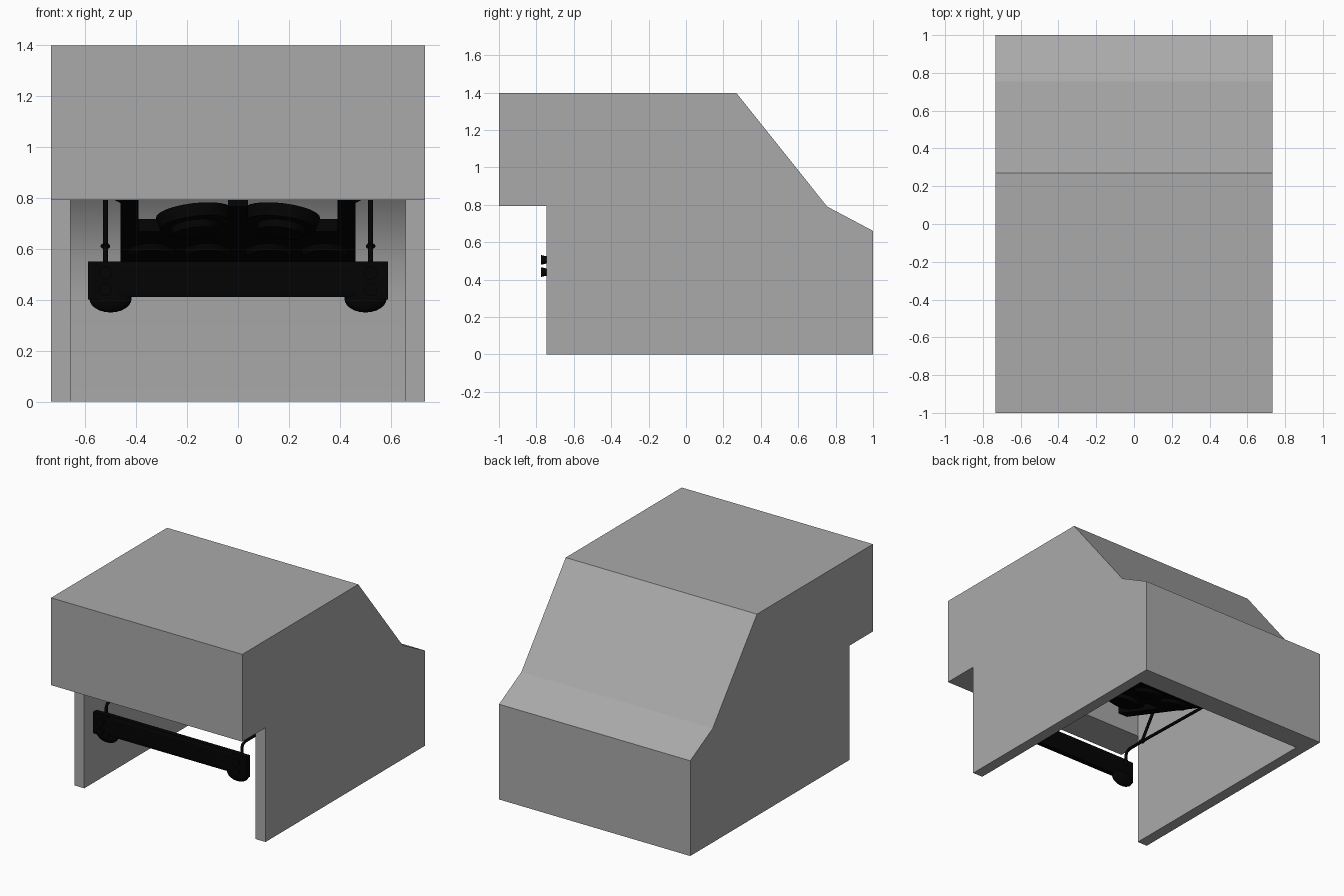
import bpy, bmesh, math
from mathutils import Vector

if "Cube" in bpy.data.objects:
    bpy.data.objects.remove(bpy.data.objects["Cube"])


def material(name, value):
    m = bpy.data.materials.new(name)
    m.diffuse_color = (value, value, value, 1)
    m.use_nodes = True
    m.node_tree.nodes["Principled BSDF"].inputs["Base Color"].default_value = m.diffuse_color
    return m


GREY = material("shell grey", 0.4)
BLACK = material("machine black", 0.001)
TILT = -math.atan(.35)


def finish(name, bm, mat, smooth=False):
    bmesh.ops.recalc_face_normals(bm, faces=bm.faces)
    me = bpy.data.meshes.new(name)
    bm.to_mesh(me)
    bm.free()
    me.materials.append(mat)
    ob = bpy.data.objects.new(name, me)
    bpy.context.collection.objects.link(ob)
    if smooth:
        smooth_edges(ob)
    return ob


def smooth_edges(ob):
    bpy.ops.object.select_all(action='DESELECT')
    bpy.context.view_layer.objects.active = ob
    ob.select_set(True)
    bpy.ops.object.shade_smooth_by_angle(angle=math.radians(30))


def prism(name, profile, x0, x1, mat=BLACK):
    """Extrude a (y, z) profile along x."""
    bm = bmesh.new()
    face = bm.faces.new([bm.verts.new((x0, y, z)) for y, z in profile])
    out = bmesh.ops.extrude_face_region(bm, geom=[face])
    verts = [v for v in out["geom"] if isinstance(v, bmesh.types.BMVert)]
    bmesh.ops.translate(bm, verts=verts, vec=(x1 - x0, 0, 0))
    return finish(name, bm, mat)


def under(y):
    """Height of the sloping underside of the machine."""
    return .59 - .35 * y


def slab(name, x0, x1, y0, y1, thick):
    """Sloping plate that drops toward the back."""
    prism(name, [(y0, under(y0)), (y1, under(y1)), (y1, under(y1) + thick),
                 (y0, under(y0) + thick)], min(x0, x1), max(x0, x1))


def ball(name, loc, scale):
    bm = bmesh.new()
    bmesh.ops.create_uvsphere(bm, u_segments=24, v_segments=12, radius=1)
    for v in bm.verts:
        v.co = Vector(loc) + Vector([a * b for a, b in zip(v.co, scale)])
    return finish(name, bm, BLACK, True)


def cylinder(name, loc, r, depth, r2=None, rot=(0, 0, 0)):
    bm = bmesh.new()
    bmesh.ops.create_cone(bm, cap_ends=True, segments=24, radius1=r,
                          radius2=r if r2 is None else r2, depth=depth)
    ob = finish(name, bm, BLACK, True)
    ob.location, ob.rotation_euler = loc, rot
    return ob


def rod(name, points, r):
    cu = bpy.data.curves.new(name, 'CURVE')
    cu.dimensions = '3D'
    cu.bevel_depth, cu.bevel_resolution, cu.use_fill_caps = r, 2, True
    sp = cu.splines.new('POLY')
    sp.points.add(len(points) - 1)
    for p, co in zip(sp.points, points):
        p.co = (*co, 1)
    cu.materials.append(BLACK)
    ob = bpy.data.objects.new(name, cu)
    bpy.context.collection.objects.link(ob)


# Housing with a solid front overhang and a cavity open below and in front
housing = prism("housing", [(-1, .792), (-.745, .792), (-.745, 0), (1, 0),
                            (1, .66), (.755, .79), (.27, 1.397), (-1, 1.397)],
                -.733, .733, GREY)
cutter = prism("housing_cutter", [(-1.2, -.1), (.85, -.1), (.85, .40),
                                  (.833, .55), (.785, .68), (.71, .79),
                                  (.62, .89), (.25, 1.29), (-.745, 1.29),
                                  (-.745, .791), (-1.2, .791)],
               -.657, .657, GREY)
mod = housing.modifiers.new("hollow", 'BOOLEAN')
mod.operation, mod.solver, mod.object = 'DIFFERENCE', 'EXACT', cutter
bpy.context.view_layer.objects.active = housing
bpy.ops.object.modifier_apply(modifier="hollow")
bpy.data.objects.remove(cutter)
# Only the curved inner back wall is shaded smooth
for p in housing.data.polygons:
    c = p.center
    p.use_smooth = abs(c.x) < .1 and .6 < c.y < .9 and .02 < c.z < .87 \
        and p.normal.y < -.5

# Front cross bar
prism("cross_bar", [(-.74, .41), (-.705, .41), (-.705, .55), (-.74, .55),
                    (-.745, .53), (-.745, .43)], -.54, .54)

# Sloping machine body
slab("body_core", -.37, .37, -.05, .32, .05)
slab("front_core", -.30, .30, -.32, -.04, .04)
prism("centre_column", [(-.50, under(-.50)), (-.05, under(-.05)),
                        (-.05, .72), (-.50, .83)], -.04, .04)

for s in (-1, 1):
    # Bar ends with bolts and rounded feet
    prism("bar_end", [(-.745, .40), (-.71, .40), (-.71, .55), (-.745, .55)],
          min(s * .47, s * .588), max(s * .47, s * .588))
    ball("foot", (s * .50, -.715, .405), (.083, .03, .055))
    for z in (.44, .505):
        cylinder("bolt", (s * .52, -.757, z), .018, .036, .026,
                 (math.pi / 2, 0, 0))
    # Bent support rod, joint and upper brace
    x = s * .52
    rod("support_rod", [(x, -.70, .50), (x, -.70, .58), (x, -.69, .60),
                        (x, -.66, .61), (x, -.54, .61), (x, .30, .59)], .010)
    rod("brace_rod", [(x, -.54, .61), (x, -.40, .82)], .010)
    rod("brace_arm", [(x, -.40, .82), (s * .42, -.40, .77)], .010)
    ball("rod_joint", (x, -.54, .61), (.019, .019, .012))
    # Side rails and body shoulders
    slab("side_rail", s * .39, s * .46, -.62, .32, .05)
    slab("body_shoulder", s * .30, s * .46, -.22, .32, .05)
    # Round pads in front, ringed discs below
    cylinder("front_pad", (s * .17, -.30, .715), .14, .05, .15,
             (TILT * .8, s * .12, 0))
    cylinder("pad_core", (s * .17, -.30, .685), .09, .05, .10,
             (TILT * .8, s * .12, 0))
    for y in (.0, .22):
        for px in (.12, .34):
            cylinder("under_disc", (s * px, y, under(y) - .008), .08, .03,
                     .10, (TILT, 0, 0))
